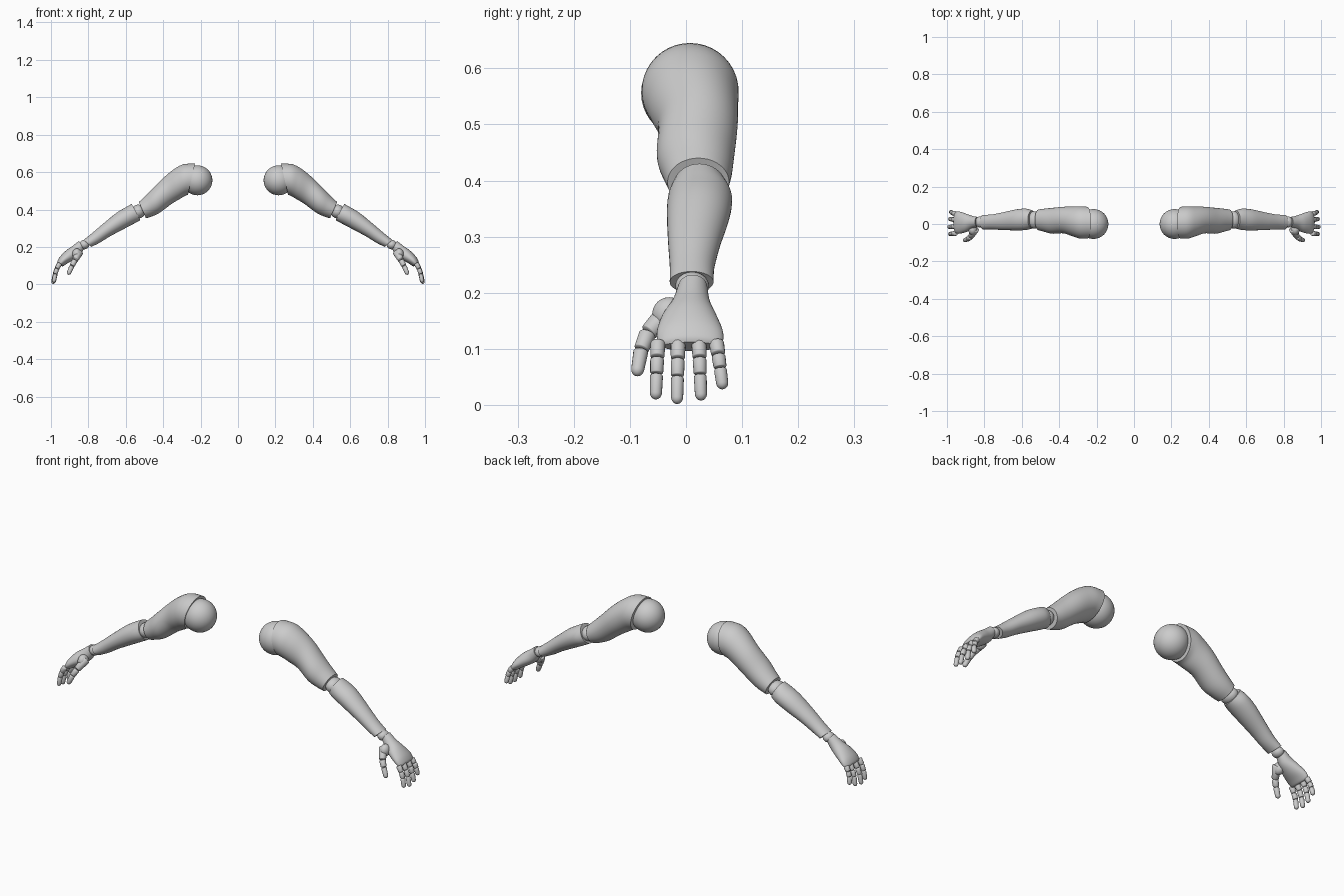
import bpy
import bmesh
import math
from mathutils import Vector

default = bpy.data.objects.get("Cube")
if default:
    bpy.data.objects.remove(default, do_unlink=True)

grey = bpy.data.materials.new("light_grey")
grey.use_nodes = True
grey.diffuse_color = (0.6, 0.6, 0.6, 1)
grey.node_tree.nodes["Principled BSDF"].inputs["Base Color"].default_value = (0.6, 0.6, 0.6, 1)


def finish(name, bm, side, angle=40):
    """Mirror to the wanted side, fix normals, smooth and link."""
    for v in bm.verts:
        v.co.x *= side
    bmesh.ops.recalc_face_normals(bm, faces=bm.faces)
    mesh = bpy.data.meshes.new(name)
    bm.to_mesh(mesh)
    bm.free()
    mesh.materials.append(grey)
    obj = bpy.data.objects.new(name, mesh)
    bpy.context.collection.objects.link(obj)
    bpy.ops.object.select_all(action="DESELECT")
    obj.select_set(True)
    bpy.context.view_layer.objects.active = obj
    bpy.ops.object.shade_smooth_by_angle(angle=math.radians(angle))


def skin(bm, loops):
    """Bridge rings of points and close both ends."""
    rings = [[bm.verts.new(p) for p in loop] for loop in loops]
    n = len(rings[0])
    for a, b in zip(rings, rings[1:]):
        for i in range(n):
            j = (i + 1) % n
            bm.faces.new((a[i], a[j], b[j], b[i]))
    bm.faces.new(rings[0])
    bm.faces.new(rings[-1])


def spline(rows, steps):
    """Smooth in-between stations."""
    out = []
    for i in range(len(rows) - 1):
        p = [Vector(rows[min(max(k, 0), len(rows) - 1)]) for k in range(i - 1, i + 3)]
        for s in range(steps):
            t = s / steps
            out.append(0.5 * (2 * p[1] + (p[2] - p[0]) * t
                              + (2 * p[0] - 5 * p[1] + 4 * p[2] - p[3]) * t ** 2
                              + (3 * p[1] - p[0] - 3 * p[2] + p[3]) * t ** 3))
    return out + [Vector(rows[-1])]


def limb(name, rows, side, sides=40):
    """Stations: top x, top z, bottom x, bottom z, centre y, half width."""
    loops = []
    for tx, tz, bx, bz, cy, hy in spline(rows, 6):
        top, low = Vector((tx, cy, tz)), Vector((bx, cy, bz))
        mid, half = (top + low) / 2, (top - low) / 2
        loop = []
        for k in range(sides):
            a = math.tau * k / sides
            loop.append(mid + half * math.cos(a) + Vector((0, hy * math.sin(a), 0)))
        loops.append(loop)
    # narrow lip at both ends
    for at, index in ((0, 0), (len(loops) + 1, -1)):
        ring = loops[index]
        centre = sum(ring, Vector()) / sides
        loops.insert(at, [centre.lerp(p, 0.93) for p in ring])
    bm = bmesh.new()
    skin(bm, loops)
    finish(name, bm, side)


def ball(name, centre, radii, side):
    bm = bmesh.new()
    bmesh.ops.create_uvsphere(bm, u_segments=32, v_segments=20, radius=1)
    for v in bm.verts:
        v.co = Vector(c * r for c, r in zip(v.co, radii)) + Vector(centre)
    finish(name, bm, side)


def segment(name, start, end, r0, r1, side, tip=False):
    """Rounded finger piece from start to end."""
    a, b = Vector(start), Vector(end)
    axis = (b - a).normalized()
    u = axis.cross(Vector((0, 1, 0))).normalized()
    w = axis.cross(u)
    length = (b - a).length
    nose = r1 * (1.1 if tip else 0.25)
    stations = [(0, 0.7), (0.0015, 0.9), (0.004, 1)]
    stations += [(length - nose + nose * math.sin(t), max(math.cos(t), 0.03))
                 for t in (math.pi / 2 * k / 6 for k in range(7))]
    loops = []
    for d, s in stations:
        r = (r0 + (r1 - r0) * d / length) * s
        loops.append([a + axis * d + (u * math.cos(q) + w * math.sin(q)) * r
                      for q in (math.tau * k / 16 for k in range(16))])
    bm = bmesh.new()
    skin(bm, loops)
    finish(name, bm, side, 60)


upper_arm = [
    (.23, .645, .268, .478, .007, .085), (.29, .642, .285, .472, .008, .086),
    (.34, .617, .31, .457, .013, .08), (.40, .568, .355, .43, .021, .071),
    (.46, .508, .415, .385, .017, .069), (.50, .468, .455, .365, .02, .062),
    (.53, .44, .492, .353, .022, .055)]
forearm = [
    (.568, .43, .522, .343, .024, .048), (.60, .412, .555, .325, .025, .057),
    (.65, .382, .61, .296, .022, .056), (.72, .325, .685, .256, .015, .047),
    (.78, .274, .74, .222, .011, .04), (.825, .238, .785, .2, .01, .039)]
palm = [
    (.85, .232, .825, .187, .012, .026), (.885, .205, .845, .157, .009, .034),
    (.92, .18, .878, .132, .006, .049), (.95, .15, .915, .11, .007, .059),
    (.965, .125, .935, .097, .008, .057), (.966, .112, .943, .097, .008, .049)]

# finger: root y, tip y, tip height, reach
fingers = {"index": (-.05, -.054, .01, .985), "middle": (-.014, -.016, .002, .99),
           "ring": (.023, .027, .008, .985), "little": (.054, .066, .028, .98)}

for word, side in (("left", 1), ("right", -1)):
    # arm and joints
    ball(word + "_shoulder_ball", (.217, 0, .556), (.08, .08, .08), side)
    limb(word + "_upper_arm", upper_arm, side)
    ball(word + "_elbow_joint", (.533, .022, .389), (.037, .046, .037), side)
    limb(word + "_forearm", forearm, side)
    ball(word + "_wrist_ball", (.822, .011, .212), (.027, .03, .025), side)
    limb(word + "_palm", palm, side)

    # fingers, three pieces each
    for finger, (y0, y1, low, reach) in fingers.items():
        root, tip = Vector((.952, y0, .113)), Vector((reach, y1, low))
        bow = Vector((.006, 0, .002))
        joints = [root, root.lerp(tip, .3) + bow, root.lerp(tip, .58) + bow, tip]
        for k in range(3):
            segment(f"{word}_{finger}_finger_{k + 1}", joints[k], joints[k + 1],
                    .0135 - .001 * k, .0125 - .001 * k, side, k == 2)

    # thumb: fleshy base and two pieces
    ball(word + "_thumb_base", (.862, -.03, .162), (.024, .03, .03), side)
    thumb = [(.848, -.025, .172), (.872, -.068, .128), (.888, -.08, .098), (.908, -.088, .052)]
    radii = (.022, .0155, .0135, .011)
    for k in range(3):
        segment(f"{word}_thumb_{k + 1}", thumb[k], thumb[k + 1], radii[k], radii[k + 1], side, k == 2)
